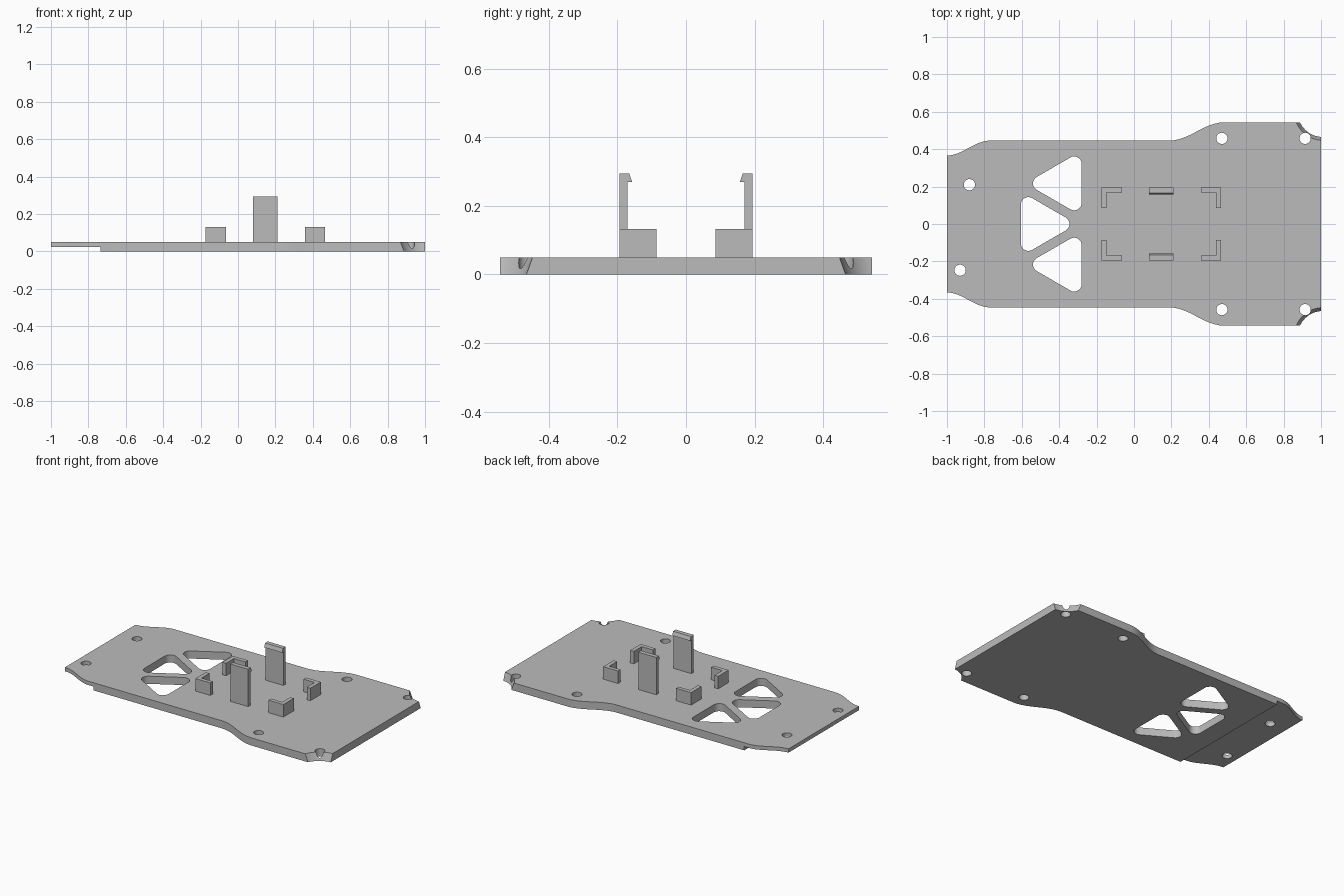
import bpy, bmesh, math
from mathutils import Vector, Matrix

cube = bpy.data.objects.get("Cube")
if cube:
    bpy.data.objects.remove(cube)

grey = bpy.data.materials.new("grey plastic")
grey.use_nodes = True
COLOUR = (0.5, 0.5, 0.5, 1)
grey.diffuse_color = COLOUR
grey.node_tree.nodes["Principled BSDF"].inputs["Base Color"].default_value = COLOUR


def make(name, bm):
    bmesh.ops.recalc_face_normals(bm, faces=bm.faces)
    mesh = bpy.data.meshes.new(name)
    bm.to_mesh(mesh)
    bm.free()
    mesh.materials.append(grey)
    obj = bpy.data.objects.new(name, mesh)
    bpy.context.collection.objects.link(obj)
    return obj


def prism(name, points, offset):
    """Extrude a closed loop of 3D points along an offset."""
    bm = bmesh.new()
    face = bm.faces.new([bm.verts.new(p) for p in points])
    new = bmesh.ops.extrude_face_region(bm, geom=[face])["geom"]
    moved = [v for v in new if isinstance(v, bmesh.types.BMVert)]
    bmesh.ops.translate(bm, verts=moved, vec=offset)
    return make(name, bm)


def cone(name, x, y, low, high, z0, z1, sides):
    bm = bmesh.new()
    bmesh.ops.create_cone(bm, cap_ends=True, segments=sides, radius1=low, radius2=high,
                          depth=z1 - z0, matrix=Matrix.Translation((x, y, (z0 + z1) / 2)))
    return make(name, bm)


def s_curve(x0, y0, x1, y1, steps=12):
    """Smooth sweep between two widths."""
    return [(x0 + (x1 - x0) * i / steps,
             y0 + (y1 - y0) * (1 - math.cos(math.pi * i / steps)) / 2)
            for i in range(steps + 1)]


def rounded_triangle(cx, cy, flip):
    """Triangle with rounded corners, its tip pointing to -x, or +x when flipped."""
    loop = []
    for corner in range(3):
        mid = math.pi + corner * math.tau / 3
        for i in range(9):
            a = mid - math.pi / 3 + i * math.pi / 12
            loop.append((cx + flip * (0.12 * math.cos(mid) + 0.04 * math.cos(a)),
                         cy + 0.12 * math.sin(mid) + 0.04 * math.sin(a), -0.1))
    return loop


# Base plate outline
T = 0.05
side = s_curve(-1, 0.366, -0.77, 0.446) + s_curve(0.19, 0.446, 0.48, 0.543) + [(1, 0.543)]
outline = side + [(x, -y) for x, y in reversed(side)]
plate = prism("base_plate", [(x, y, 0) for x, y in outline], (0, 0, T))

# Cutters: triangular windows, screw holes, flared corners, thin tail step
cutters = [prism("window_cutter", rounded_triangle(x, y, f), (0, 0, 0.3))
           for x, y, f in ((-0.38, 0.217, 1), (-0.38, -0.217, 1), (-0.505, 0, -1))]
holes = [(-0.88, 0.21), (-0.93, -0.247)]
for s in (1, -1):
    holes += [(0.47, s * 0.458), (0.915, s * 0.458)]
    cutters.append(cone("corner_cutter", 1.01, s * 0.6, 0.117, 0.171, -T, 2 * T, 64))
cutters += [cone("hole_cutter", x, y, 0.03, 0.03, -0.1, 0.2, 32) for x, y in holes]
cutters.append(prism("step_cutter", [(-1.2, -1, -0.1), (-0.735, -1, -0.1),
                                     (-0.735, -1, T / 2), (-1.2, -1, T / 2)], (0, 2, 0)))
for cutter in cutters:
    cutter.hide_render = True
    mod = plate.modifiers.new(cutter.name, "BOOLEAN")
    mod.operation, mod.solver, mod.object = "DIFFERENCE", "EXACT", cutter

# Bake the cuts and drop the cutters
graph = bpy.context.evaluated_depsgraph_get()
baked = bpy.data.meshes.new_from_object(plate.evaluated_get(graph))
plate.modifiers.clear()
plate.data = baked
for cutter in cutters:
    bpy.data.objects.remove(cutter)

# Corner brackets and snap clips around the component bay
parts = [plate]
MID, HALF_X, HALF_Y, WALL = 0.146, 0.319, 0.194, 0.026
for s, where in ((1, "back"), (-1, "front")):
    for d, hand in ((1, "left"), (-1, "right")):
        ell = [(0, 0), (0.108, 0), (0.108, WALL), (WALL, WALL), (WALL, 0.108), (0, 0.108)]
        loop = [(MID + d * (HALF_X - u), s * (HALF_Y - v), T) for u, v in ell]
        parts.append(prism(f"{where}_{hand}_bracket", loop, (0, 0, 0.082)))
    hook = [(0.194, T), (0.17, T), (0.17, 0.27), (0.157, 0.27), (0.166, 0.295), (0.194, 0.295)]
    parts.append(prism(f"{where}_clip", [(0.08, s * y, z) for y, z in hook], (0.13, 0, 0)))

# Smooth the curved walls, keep edges crisp
for obj in bpy.context.selected_objects:
    obj.select_set(False)
for obj in parts:
    obj.select_set(True)
bpy.context.view_layer.objects.active = plate
bpy.ops.object.shade_smooth_by_angle(angle=math.radians(30))
